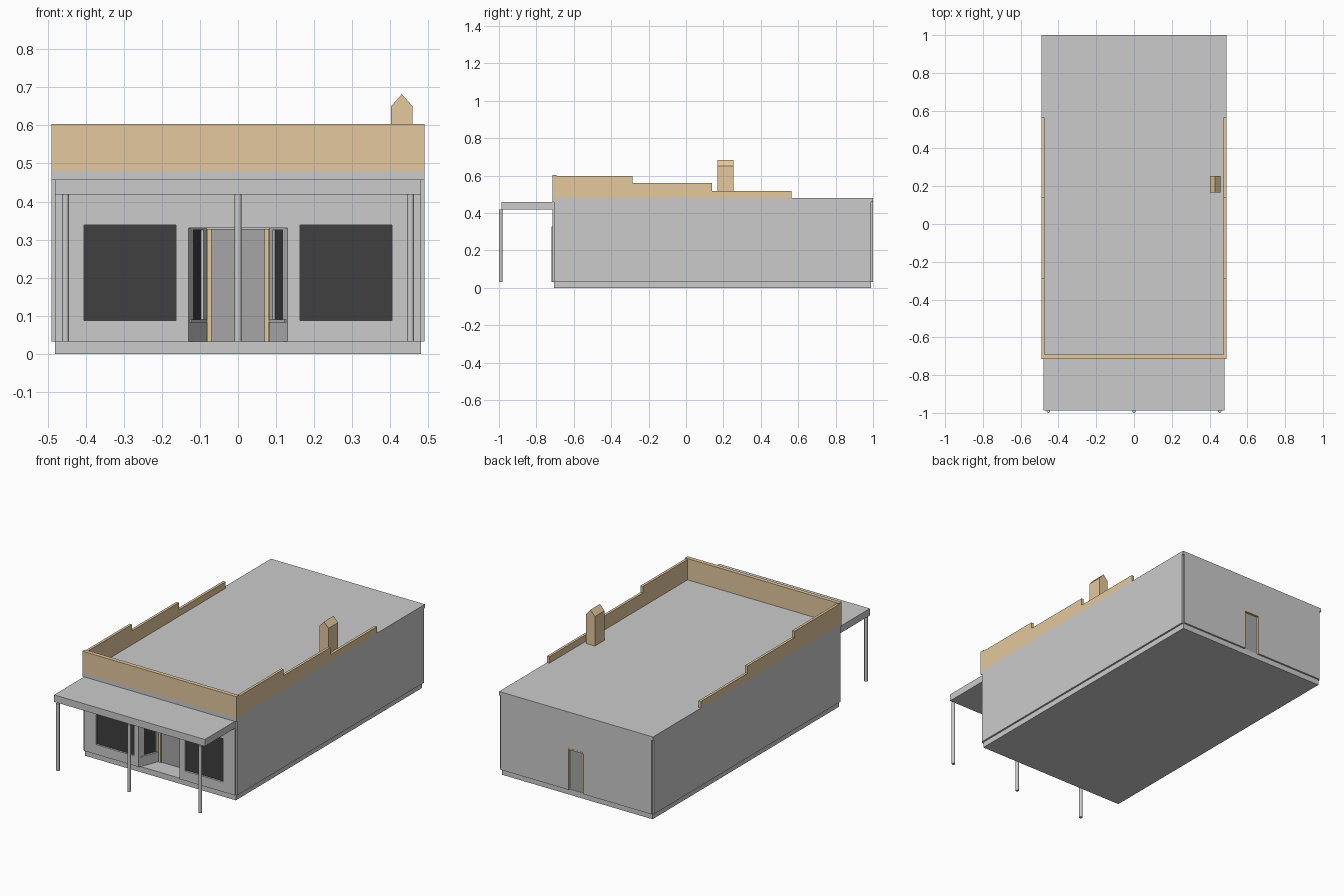
import bpy, bmesh, math
from mathutils import Vector

if "Cube" in bpy.data.objects:
    bpy.data.objects.remove(bpy.data.objects["Cube"])


def material(name, r, g, b):
    m = bpy.data.materials.new(name)
    m.diffuse_color = (r, g, b, 1)
    m.use_nodes = True
    m.node_tree.nodes["Principled BSDF"].inputs["Base Color"].default_value = m.diffuse_color
    return m


WOOD = material("tan_wood", 0.77, 0.58, 0.34)
ROOF = material("roof_grey", 0.56, 0.56, 0.56)
BASE = material("base_grey", 0.65, 0.65, 0.65)
DOOR = material("door_grey", 0.38, 0.38, 0.38)
GLASS = material("dark_glass", 0.05, 0.05, 0.05)


def prism(name, pts, lo, hi, mat=None, axis="z"):
    """Extrude a 2D outline from lo to hi along an axis."""
    place = {"z": lambda a, b, h: (a, b, h),
             "y": lambda a, b, h: (a, h, b),
             "x": lambda a, b, h: (h, a, b)}[axis]
    bm = bmesh.new()
    rings = [[bm.verts.new(place(a, b, h)) for a, b in pts] for h in (lo, hi)]
    bm.faces.new(rings[0])
    bm.faces.new(rings[1])
    n = len(pts)
    for i in range(n):
        j = (i + 1) % n
        bm.faces.new((rings[0][i], rings[0][j], rings[1][j], rings[1][i]))
    bmesh.ops.recalc_face_normals(bm, faces=bm.faces)
    me = bpy.data.meshes.new(name)
    bm.to_mesh(me)
    bm.free()
    ob = bpy.data.objects.new(name, me)
    bpy.context.collection.objects.link(ob)
    if mat:
        me.materials.append(mat)
    return ob


def box(name, x0, x1, y0, y1, z0, z1, mat=None):
    return prism(name, [(x0, y0), (x1, y0), (x1, y1), (x0, y1)], z0, z1, mat)


def cut(target, cutter):
    mod = target.modifiers.new(cutter.name, "BOOLEAN")
    mod.operation = "DIFFERENCE"
    mod.solver = "EXACT"
    mod.object = cutter
    cutter.hide_render = True
    cutter.hide_viewport = True


FLOOR, EAVE, TOP = 0.032, 0.458, 0.48
FRONT, BACK = -0.715, 1.0

# Base slab, walls with notched corners, roof slab
box("base_slab", -0.48, 0.48, -0.705, 0.99, 0, FLOOR, BASE)
a, b, n = 0.49, 0.48, 0.01
walls = prism("walls", [
    (-b, FRONT), (b, FRONT), (b, FRONT + n), (a, FRONT + n),
    (a, BACK - n), (b, BACK - n), (b, BACK), (-b, BACK),
    (-b, BACK - n), (-a, BACK - n), (-a, FRONT + n), (-b, FRONT + n)], FLOOR, EAVE)
box("roof_slab", -0.49, 0.49, FRONT, BACK, EAVE, TOP, ROOF)

# Parapets: tall front, stepped sides
box("front_parapet", -0.49, 0.49, FRONT, -0.692, TOP, 0.603, WOOD)
steps = [(-0.692, TOP), (0.565, TOP), (0.565, 0.518), (0.14, 0.518), (0.14, 0.56),
         (-0.285, 0.56), (-0.285, 0.597), (-0.692, 0.597)]
for s, side in ((-1, "left"), (1, "right")):
    prism(side + "_parapet", steps, s * 0.475, s * 0.49, WOOD, "x")

# Chimney with gabled top
prism("chimney", [(0.402, TOP), (0.458, TOP), (0.458, 0.65), (0.43, 0.682), (0.402, 0.65)],
      0.168, 0.255, WOOD, "y")

# Porch canopy and posts
box("canopy", -0.48, 0.48, -0.987, FRONT, 0.418, EAVE)
for i, x in enumerate((-0.453, 0, 0.453)):
    bpy.ops.mesh.primitive_cylinder_add(vertices=12, radius=0.0095, depth=0.418 - FLOOR,
                                        location=(x, -0.9905, (0.418 + FLOOR) / 2))
    bpy.context.object.name = "porch_post_%d" % (i + 1)
    bpy.ops.object.shade_smooth_by_angle(angle=math.radians(40))

# Tapered entrance recess
cut(walls, prism("entrance_cutter", [(-0.134, -0.725), (0.134, -0.725), (0.083, -0.595),
                                     (-0.083, -0.595)], 0.02, 0.33))
box("entrance_door", -0.07, 0.07, -0.599, -0.59, FLOOR, 0.328, DOOR)

A, B = Vector((0.130, FRONT)), Vector((0.083, -0.595))
D = (B - A).normalized()
N = Vector((D.y, -D.x))


def slanted(t0, t1, d0, d1, s):
    """Plan outline along the slanted entrance wall, mirrored by s."""
    P = lambda t, d: A.lerp(B, t) + N * d
    return [(s * p.x, p.y) for p in (P(t0, d0), P(t1, d0), P(t1, d1), P(t0, d1))]


for s, side in ((-1, "left"), (1, "right")):
    # Shop windows
    x0, x1 = sorted((s * 0.163, s * 0.404))
    cut(walls, box(side + "_window_cutter", x0, x1, -0.73, -0.701, 0.088, 0.339))
    box(side + "_window_glass", x0, x1, -0.704, -0.698, 0.088, 0.339, GLASS)
    # Entrance sidelights, sills, jambs and door frame
    cut(walls, prism(side + "_sidelight_cutter", slanted(0.27, 0.83, -0.02, 0.010, s), 0.09, 0.325))
    prism(side + "_sidelight_glass", slanted(0.27, 0.83, 0.007, 0.013, s), 0.09, 0.325, GLASS)
    prism(side + "_sidelight_sill", slanted(0.1, 0.95, -0.004, 0.005, s), 0.082, 0.09)
    j0, j1 = sorted((s * 0.131, s * 0.142))
    box(side + "_entrance_jamb", j0, j1, -0.718, -0.705, FLOOR, 0.328)
    f0, f1 = sorted((s * 0.069, s * 0.082))
    box(side + "_door_frame", f0, f1, -0.606, -0.59, FLOOR, 0.328, WOOD)

# Back door, recessed inside a wooden frame
cut(walls, box("back_door_cutter", -0.055, 0.055, 0.985, 1.02, 0.02, 0.272))
box("back_door", -0.05, 0.05, 0.982, 0.988, FLOOR, 0.268, DOOR)
prism("back_door_frame", [(-0.055, FLOOR), (-0.055, 0.272), (0.055, 0.272), (0.055, FLOOR),
                          (0.047, FLOOR), (0.047, 0.264), (-0.047, 0.264), (-0.047, FLOOR)],
      0.983, 1.001, WOOD, "y")
